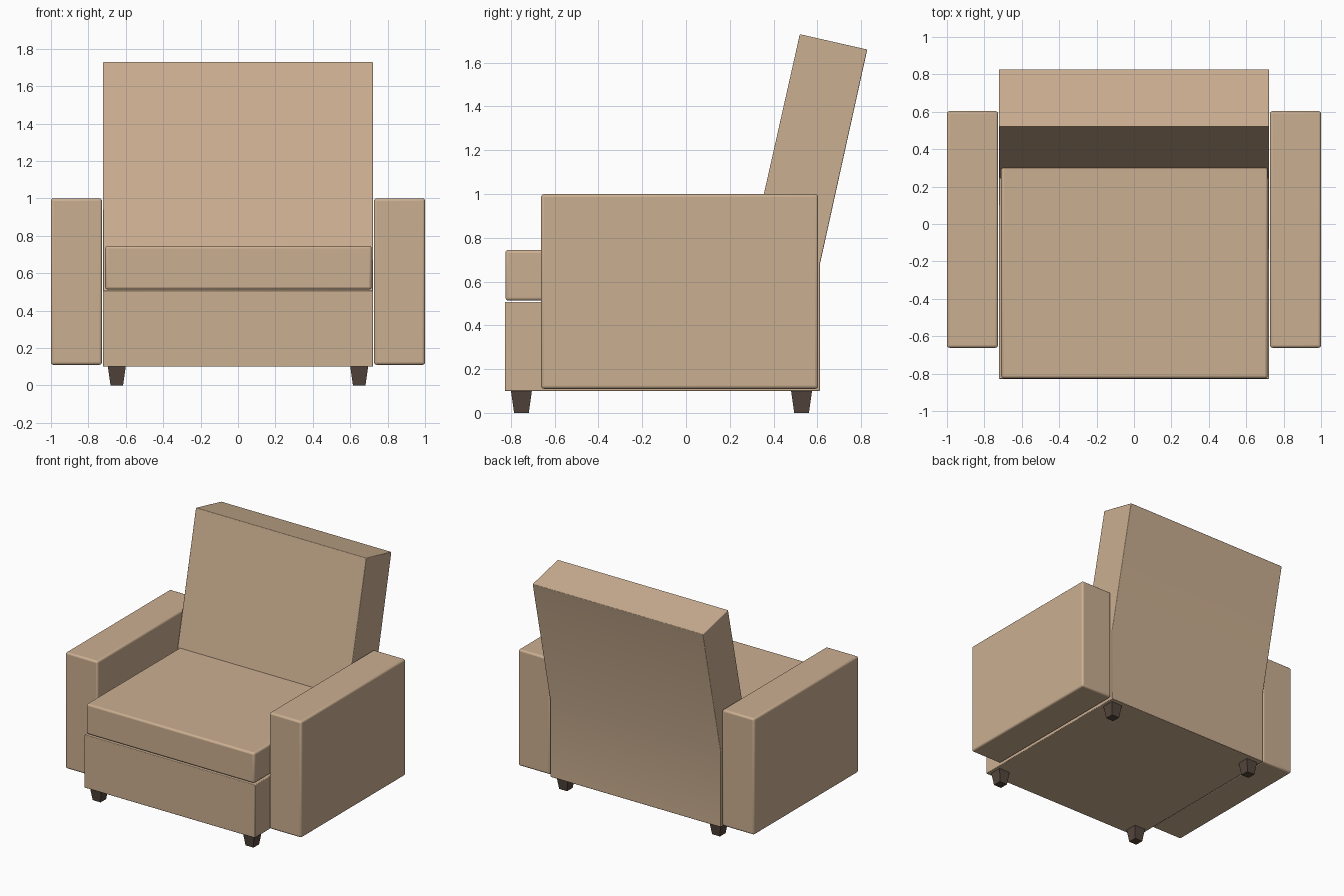
import bpy, bmesh
from mathutils import Matrix, Vector

if "Cube" in bpy.data.objects:
    bpy.data.objects.remove(bpy.data.objects["Cube"])


def material(name, rgb):
    m = bpy.data.materials.new(name)
    m.diffuse_color = (*rgb, 1)
    m.use_nodes = True
    m.node_tree.nodes["Principled BSDF"].inputs["Base Color"].default_value = m.diffuse_color
    return m


FABRIC = material("tan fabric", (0.60, 0.43, 0.285))
WOOD = material("dark wood", (0.09, 0.062, 0.047))


def finish(name, bm, mat, bevel=0):
    bmesh.ops.recalc_face_normals(bm, faces=bm.faces)
    me = bpy.data.meshes.new(name)
    bm.to_mesh(me)
    bm.free()
    me.materials.append(mat)
    ob = bpy.data.objects.new(name, me)
    bpy.context.collection.objects.link(ob)
    if bevel:
        mod = ob.modifiers.new("soft edges", 'BEVEL')
        mod.width = bevel
        mod.segments = 3
        mod.limit_method = 'ANGLE'
        bpy.context.view_layer.objects.active = ob
        ob.select_set(True)
        bpy.ops.object.shade_smooth_by_angle()
        ob.select_set(False)
    return ob


def box(name, lo, hi, mat, bevel=0, taper=1):
    """Box between two corners; taper scales the bottom face."""
    lo, hi = Vector(lo), Vector(hi)
    bm = bmesh.new()
    bmesh.ops.create_cube(bm, size=1)
    for v in bm.verts:
        if v.co.z < 0:
            v.co.x *= taper
            v.co.y *= taper
    bmesh.ops.transform(bm, verts=bm.verts, matrix=Matrix.Translation((lo + hi) / 2)
                        @ Matrix.Diagonal((*(hi - lo), 1)))
    return finish(name, bm, mat, bevel)


def extrude_x(name, profile, half, mat, bevel=0):
    """Side profile (y, z) extruded across the width."""
    bm = bmesh.new()
    face = bm.faces.new([bm.verts.new((-half, y, z)) for y, z in profile])
    ext = bmesh.ops.extrude_face_region(bm, geom=[face])
    verts = [g for g in ext['geom'] if isinstance(g, bmesh.types.BMVert)]
    bmesh.ops.translate(bm, verts=verts, vec=(2 * half, 0, 0))
    return finish(name, bm, mat, bevel)


# base and leaning backrest in one L-shaped frame
extrude_x("base_and_backrest",
          [(-0.828, 0.10), (0.612, 0.10), (0.612, 0.68), (0.828, 1.66),
           (0.52, 1.73), (0.245, 0.507), (-0.828, 0.507)], 0.722, FABRIC, 0.005)

# loose seat cushion, tucked into the backrest
box("seat_cushion", (-0.71, -0.825, 0.513), (0.715, 0.33, 0.745), FABRIC, 0.014)

# armrests and tapered legs on both sides
for side, s in (("left", -1), ("right", 1)):
    xs = sorted((s * 0.727, s * 1.0))
    box(side + "_armrest", (xs[0], -0.662, 0.11), (xs[1], 0.604, 1.0), FABRIC, 0.014)
    for end, y in (("front", -0.752), ("back", 0.528)):
        x = s * 0.648
        box(f"{side}_{end}_leg", (x - 0.048, y - 0.048, 0), (x + 0.048, y + 0.048, 0.102),
            WOOD, taper=0.7)
